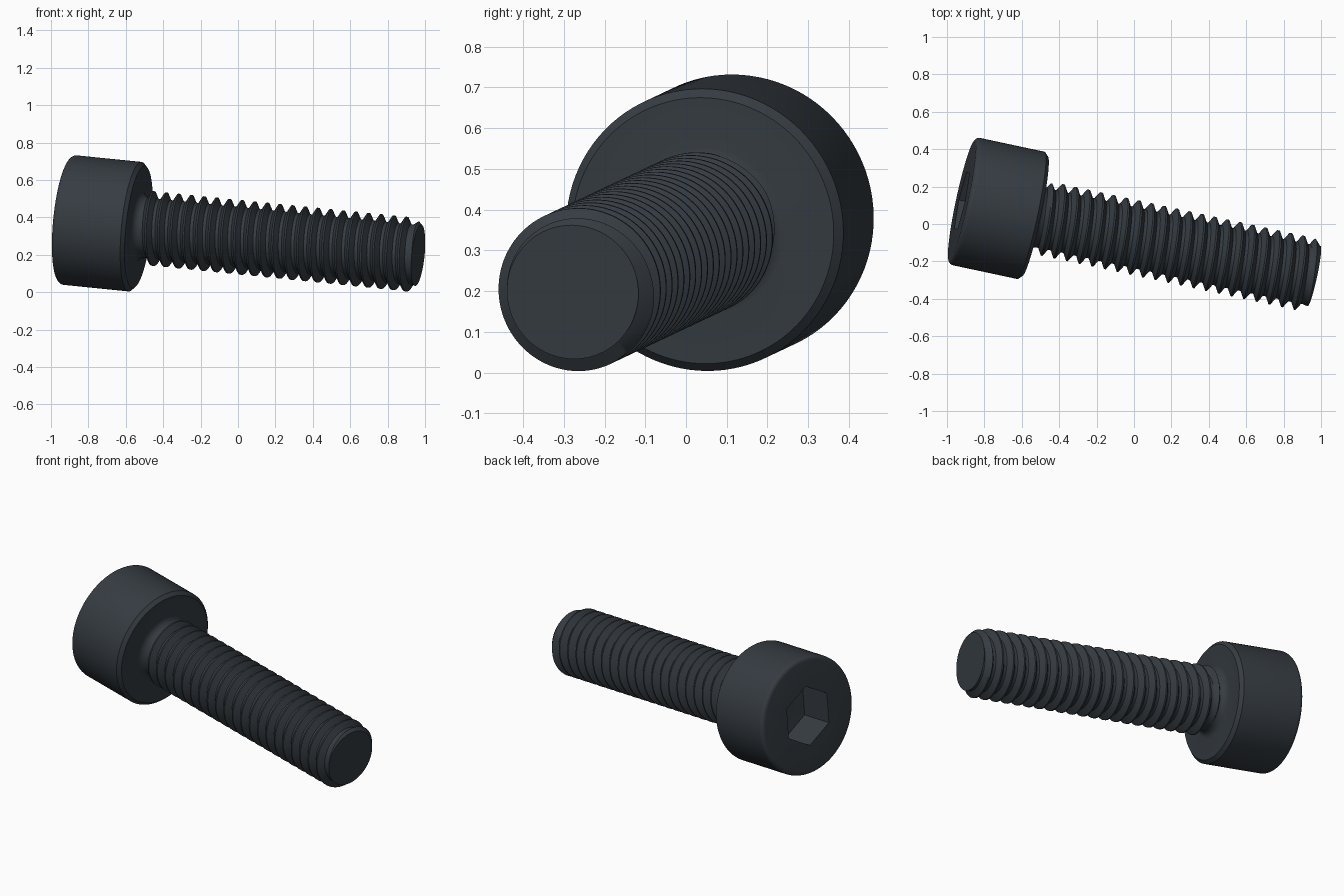
import bpy, bmesh, math
from mathutils import Vector, Matrix

old = bpy.data.objects.get("Cube")
if old:
    bpy.data.objects.remove(old, do_unlink=True)

# Overall dimensions, measured along the screw axis from the head face
LENGTH, HEAD_H, HEAD_R = 1.935, 0.40, 0.348
PITCH, CREST_R, ROOT_R, TIP_R = 0.0695, 0.199, 0.16, 0.165
THREAD_START, FIRST_CREST = 0.43, 0.463
SIDES = 96

# Tilted frame: the screw lies on its head rim and tip
axis = Vector((1, -0.214, -0.101)).normalized()
up = (Vector((0, 0, 1)) - axis.z * axis).normalized()
side = axis.cross(up)
frame = Matrix((up, side, axis)).transposed().to_4x4()
frame.translation = (-0.92, 0.125, 0.388)

steel = bpy.data.materials.new("dark_steel")
steel.use_nodes = True
colour = (0.036, 0.045, 0.054, 1)
steel.diffuse_color = colour
steel.node_tree.nodes["Principled BSDF"].inputs["Base Color"].default_value = colour


def point(angle, r, t):
    return Vector((r * math.cos(angle), r * math.sin(angle), t))


def finish(bm, name, sharp_angle):
    bmesh.ops.remove_doubles(bm, verts=bm.verts, dist=0.00005)
    bmesh.ops.recalc_face_normals(bm, faces=bm.faces)
    bm.transform(frame)
    mesh = bpy.data.meshes.new(name)
    bm.to_mesh(mesh)
    bm.free()
    mesh.materials.append(steel)
    obj = bpy.data.objects.new(name, mesh)
    bpy.context.collection.objects.link(obj)
    bpy.ops.object.select_all(action='DESELECT')
    obj.select_set(True)
    bpy.context.view_layer.objects.active = obj
    bpy.ops.object.shade_smooth_by_angle(angle=math.radians(sharp_angle))


def skin(bm, columns):
    """Join neighbouring columns of points with faces."""
    cols = [[bm.verts.new(p) for p in col] for col in columns]
    for a, b in zip(cols, cols[1:]):
        for i in range(len(a) - 1):
            bm.faces.new((a[i], a[i + 1], b[i + 1], b[i]))


def arc(t, r, radius, start, end, steps=6):
    """Quarter round in the (t, r) profile plane."""
    angles = [math.radians(start + (end - start) * i / steps) for i in range(steps + 1)]
    return [(t + radius * math.cos(a), r + radius * math.sin(a)) for a in angles]


# Head with hexagonal socket, rounded rim, bevelled underside and neck fillet
def hex_radius(angle):
    flat = 0.153
    return flat / math.cos(angle % (math.pi / 3) - math.pi / 6)


rim = 0.025
body = arc(rim, HEAD_R - rim, rim, 180, 90)
body += [(HEAD_H - 0.02, HEAD_R), (HEAD_H, HEAD_R - 0.02)]
body += arc(HEAD_H + 0.045, ROOT_R + 0.047, 0.045, 180, 270)
body += [(THREAD_START + 0.035, ROOT_R + 0.001)]
columns = []
for j in range(SIDES + 1):
    a = math.tau * j / SIDES
    h = hex_radius(a)
    col = [point(a, 0, 0.21), point(a, h, 0.2), point(a, h, 0)]
    columns.append(col + [point(a, r, t) for t, r in body])
bm = bmesh.new()
skin(bm, columns)
finish(bm, "socket_head", 30)

# Helical thread: one strip wound around the axis, with run-in and tip chamfer
shape = [(-0.0625, CREST_R), (0.0625, CREST_R), (0.375, ROOT_R + 0.002), (0.5, ROOT_R),
         (0.625, ROOT_R + 0.002), (0.9375, CREST_R)]


def thread_point(angle, t, r):
    if t <= THREAD_START:
        return point(angle, ROOT_R, THREAD_START)
    if t >= LENGTH:
        return point(angle, TIP_R, LENGTH)
    run_in = ROOT_R + (t - THREAD_START) * 1.5
    chamfer = TIP_R + (LENGTH - t) * 0.9
    return point(angle, min(r, run_in, chamfer), t)


turns = math.ceil((LENGTH - FIRST_CREST) / PITCH) + 2
columns = []
for j in range(-2 * SIDES, turns * SIDES + 1):
    a = math.tau * (j % SIDES) / SIDES
    base = FIRST_CREST + PITCH * j / SIDES
    columns.append([thread_point(a, base + PITCH * p, r) for p, r in shape])
bm = bmesh.new()
skin(bm, columns)
# Flat tip
bm.faces.new([bm.verts.new(point(math.tau * j / SIDES, TIP_R, LENGTH)) for j in range(SIDES)])
finish(bm, "threaded_shank", 40)
